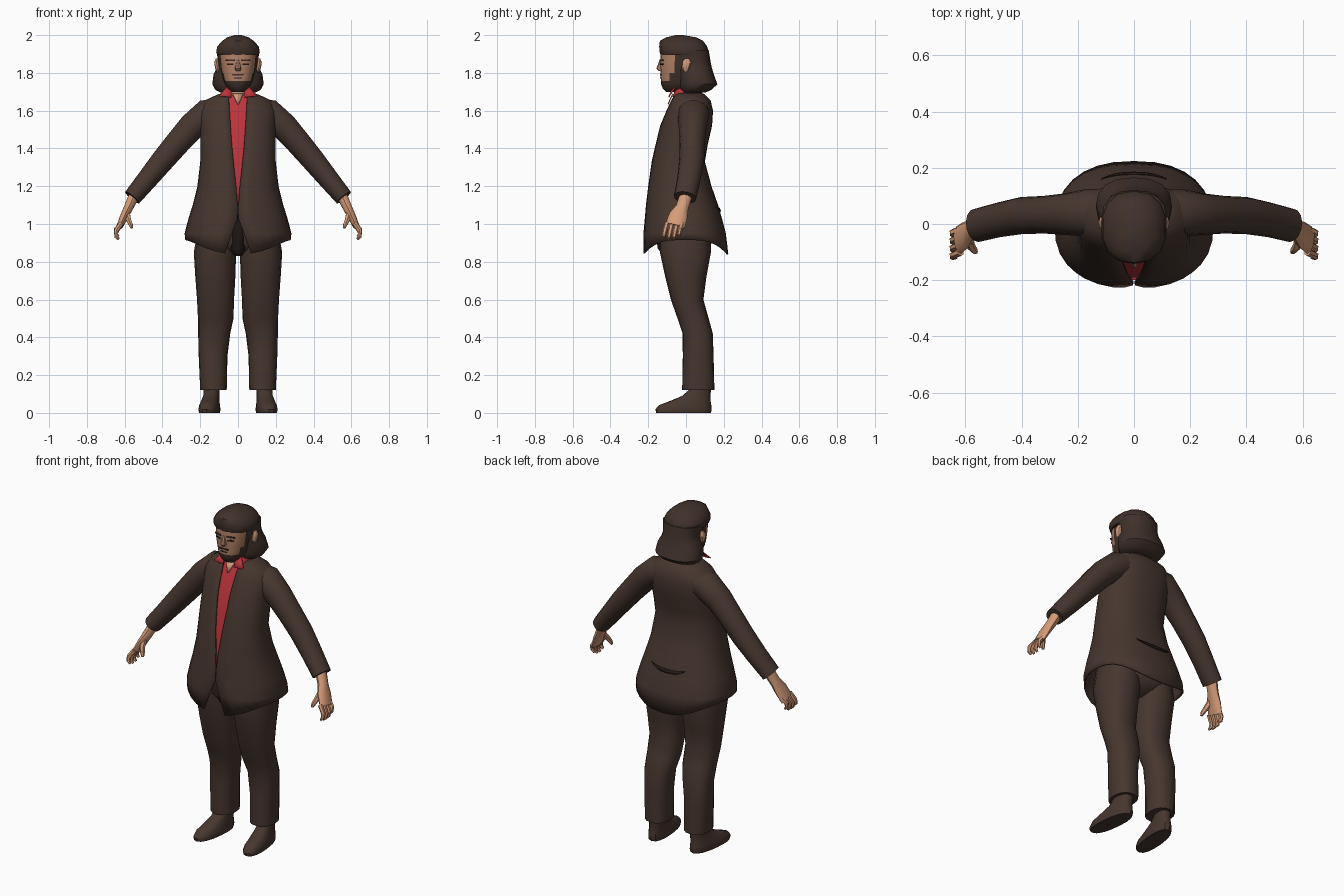
import bpy, bmesh, math
from mathutils import Vector

def mat(name, r, g, b):
    m = bpy.data.materials.new(name)
    m.diffuse_color = (r, g, b, 1)
    return m

BROWN = mat("dark brown cloth", .062, .037, .028)
HAIR = mat("dark brown hair", .052, .031, .024)
RED = mat("red shirt", .50, .035, .045)
SKIN = mat("skin", .66, .33, .19)
FACE = mat("face skin", .45, .22, .135)
DARK = mat("shadow brown", .018, .011, .009)

def ring_pt(r, t, e=.85):
    """Point on a rounded ring (z, half width, front y, back y, centre x); t = 0 is the front."""
    z, rx, yf, yb = r[:4]
    cx = r[4] if len(r) > 4 else 0
    s, c = math.sin(t), math.cos(t)
    return Vector((cx + rx * math.copysign(abs(s) ** e, s),
                   (yf + yb) / 2 - (yb - yf) / 2 * math.copysign(abs(c) ** e, c), z))

def skin(name, rows, m, closed=True, thick=0, angle=40):
    """Surface through rows of points; closed rows are capped."""
    bm = bmesh.new()
    vs = [[bm.verts.new(p) for p in row] for row in rows]
    n = len(rows[0])
    for a, b in zip(vs, vs[1:]):
        for i in range(n if closed else n - 1):
            j = (i + 1) % n
            bm.faces.new((a[i], a[j], b[j], b[i]))
    if closed:
        bm.faces.new(vs[0])
        bm.faces.new(vs[-1])
    bmesh.ops.recalc_face_normals(bm, faces=bm.faces)
    me = bpy.data.meshes.new(name)
    bm.to_mesh(me)
    bm.free()
    for p in me.polygons:
        p.use_smooth = True
    me.set_sharp_from_angle(angle=math.radians(angle))
    me.materials.append(m)
    ob = bpy.data.objects.new(name, me)
    bpy.context.collection.objects.link(ob)
    if thick:
        mod = ob.modifiers.new("thickness", 'SOLIDIFY')
        mod.thickness = thick
    return ob

def loft(name, rings, m, n=16, e=.85, side=1, shear=0, angle=40):
    rows = []
    for r in rings:
        row = [ring_pt(r, 2 * math.pi * i / n, e) for i in range(n)]
        rows.append([Vector(((p.x - shear * p.y) * side, p.y, p.z)) for p in row])
    return skin(name, rows, m, angle=angle)

def tube(name, path, m, n=10, side=1):
    """Tube along (x, y, z, half size along y, half size across)."""
    pts = [Vector(p[:3]) for p in path]
    rows = []
    for i, p in enumerate(path):
        d = (pts[min(i + 1, len(pts) - 1)] - pts[max(i - 1, 0)]).normalized()
        u = (Vector((0, 1, 0)) - d * d.y).normalized()
        v = d.cross(u)
        row = [pts[i] + u * p[3] * math.cos(2 * math.pi * k / n) + v * p[4] * math.sin(2 * math.pi * k / n)
               for k in range(n)]
        rows.append([Vector((q.x * side, q.y, q.z)) for q in row])
    return skin(name, rows, m)

def plate(name, x, y, z, w, h, m, turn=0):
    c, s = math.cos(turn), math.sin(turn)
    rows = [[Vector((x + a * c - b * s, y + a * s + b * c, z + k))
             for a, b in ((-w, -.004), (w, -.004), (w, .004), (-w, .004))] for k in (-h, h)]
    return skin(name, rows, m)

# Jacket: open shell with a front gap; ring = z, half width, front, back, half gap
JACKET = [(1.70, .065, -.05, .075, .045), (1.685, .11, -.065, .10, .05), (1.655, .175, -.08, .13, .048),
          (1.60, .205, -.105, .143, .045), (1.52, .20, -.138, .138, .04), (1.42, .20, -.162, .115, .033),
          (1.33, .20, -.182, .10, .024), (1.20, .215, -.20, .135, .010), (1.10, .24, -.212, .17, .003),
          (1.03, .262, -.218, .19, .003), (.95, .283, -.226, .211, .032), (.915, .28, -.23, .224, .07)]
N = 28
rows = []
for k, r in enumerate(JACKET):
    t0 = math.asin((r[4] / r[1]) ** (1 / .85))
    row = [ring_pt(r[:4], t0 + (2 * math.pi - 2 * t0) * i / N) for i in range(N + 1)]
    if k == len(JACKET) - 1:      # hem dips at front and back
        for i, p in enumerate(row):
            p.z -= .075 * abs(math.cos(t0 + (2 * math.pi - 2 * t0) * i / N)) ** 3
    rows.append(row)
skin("jacket", rows, BROWN, closed=False, thick=.008)

# Fold across the lower back of the jacket
fold = []
for up in (0, 1):
    row = []
    for i in range(13):
        q = i / 6 - 1
        z = 1.065 + .03 * q * q + up * .02 * (1 - q * q)
        r = (z, .25, -.2, .185 - (z - 1.05) * .33 + .006)
        row.append(ring_pt(r, math.pi - q * .42))
    fold.append(row)
skin("jacket_back_fold", fold, DARK, closed=False, thick=.004)

# Shirt front seen in the jacket opening
rows = []
for r in JACKET[:9]:
    q = (r[0], r[1] - .012, r[2] + .012, r[3] - .012)
    t1 = math.asin(min(.98, (r[4] + .02) / q[1]) ** (1 / .85))
    rows.append([ring_pt(q, t1 * i / 3) for i in range(-3, 4)])
skin("shirt_front", rows, RED, closed=False, thick=.004)

# Collar with two wings, neck and open throat
rows = []
for z, w, f, b in ((1.725, .058, -.055, .065), (1.71, .066, -.065, .075), (1.675, .092, -.085, .10)):
    rows.append([ring_pt((z, w, f, b), .55 + (2 * math.pi - 1.1) * i / 16) for i in range(17)])
skin("shirt_collar", rows, RED, closed=False, thick=.005)
for s in (1, -1):
    skin("collar_wing", [[Vector((.035 * s, -.07, 1.715)), Vector((.035 * s, -.088, 1.67))],
                         [Vector((.06 * s, -.05, 1.725)), Vector((.10 * s, -.088, 1.675))]],
         RED, closed=False, thick=.005)
loft("neck", [(1.60, .05, -.06, .05), (1.68, .048, -.062, .05), (1.76, .048, -.06, .05)], SKIN, n=12)
skin("open_throat", [[Vector((-.028, -.073, 1.69)), Vector((.028, -.073, 1.69))],
                     [Vector((-.003, -.098, 1.635)), Vector((.003, -.098, 1.635))]],
     SKIN, closed=False, thick=.006)

# Trousers seat
loft("trouser_seat", [(.83, .03, -.07, .06), (.86, .12, -.115, .11), (.90, .215, -.14, .135),
                      (1.04, .20, -.15, .13)], BROWN)
loft("trouser_fly", [(.835, .02, -.12, -.05), (.87, .04, -.15, -.05), (1.05, .035, -.17, -.05)], DARK, n=10)

for s in (1, -1):
    # Legs
    loft("trouser_leg", [(.12, .07, -.02, .15, .13), (.14, .071, -.02, .15, .13), (.30, .076, -.017, .146, .132),
                         (.42, .085, -.018, .142, .126), (.50, .094, -.045, .12, .118), (.60, .098, -.08, .092, .119),
                         (.72, .106, -.11, .108, .12), (.85, .112, -.138, .132, .122),
                         (.98, .10, -.14, .13, .11)], BROWN, side=s)
    # Shoes, toes turned out
    loft("shoe", [(0, .052, -.158, .132, .15), (.018, .056, -.162, .136, .15), (.04, .052, -.145, .134, .15),
                  (.065, .047, -.08, .13, .149), (.09, .042, -.02, .13, .147), (.125, .042, .02, .132, .147)],
         BROWN, side=s, shear=.1)
    # Sleeves
    tube("sleeve", [(.07, .04, 1.60, .08, .07), (.165, .04, 1.58, .085, .083), (.245, .035, 1.515, .074, .074),
                    (.32, .033, 1.43, .067, .068), (.40, .03, 1.335, .066, .063), (.48, .015, 1.237, .062, .056),
                    (.56, -.005, 1.14, .06, .049)], BROWN, n=14, side=s)
    # Hands: palm, four fingers and thumb
    tube("palm", [(.55, 0, 1.15, .034, .03), (.578, -.02, 1.09, .034, .026), (.60, -.04, 1.045, .05, .023),
                  (.625, -.058, .99, .052, .018)], SKIN, side=s)
    for i in range(4):
        y = -.10 + .027 * i
        drop = (.0, .008, .006, -.008)[i]
        tube("finger", [(.617, y, 1.005, .014, .014), (.645, y - .012, .965 - drop, .013, .013),
                        (.645, y - .018, .94 - drop, .011, .011), (.632, y - .018, .926 - drop, .007, .007)],
             SKIN, n=6, side=s)
    tube("thumb", [(.59, -.045, 1.065, .018, .018), (.58, -.08, 1.025, .016, .015),
                   (.567, -.095, .995, .013, .012), (.562, -.10, .978, .007, .007)], SKIN, n=6, side=s)
    # Ears, eyes and brows
    tube("ear", [(.098, .005, 1.80, .008, .01), (.108, -.002, 1.82, .018, .012), (.114, .004, 1.855, .024, .012),
                 (.11, .006, 1.875, .012, .008)], SKIN, n=8, side=s)
    plate("eye", .04 * s, -.128, 1.847, .018, .004, DARK, .3 * s)
    plate("eyebrow", .042 * s, -.129, 1.868, .024, .004, HAIR, .3 * s)

# Head, with the beard coloured by height and side
head = loft("head", [(1.70, .035, -.105, .02), (1.715, .052, -.122, .04), (1.74, .068, -.132, .06),
                     (1.757, .075, -.133, .07), (1.78, .082, -.134, .08), (1.80, .086, -.134, .08),
                     (1.83, .091, -.136, .08), (1.87, .095, -.136, .09), (1.92, .10, -.132, .09)],
            FACE, n=24)
head.data.materials.append(HAIR)
for p in head.data.polygons:
    c = p.center
    if c.z < 1.755 or (abs(c.x) > .07 and c.z < 1.80) or c.y > -.06:
        p.material_index = 1
loft("nose", [(1.87, .008, -.14, -.11), (1.822, .017, -.157, -.11), (1.81, .014, -.145, -.11)], FACE, n=8)
plate("moustache", 0, -.134, 1.79, .028, .004, HAIR)
plate("mouth", 0, -.133, 1.773, .02, .002, DARK)

# Hair: crown over the brow and flared back
loft("hair_crown", [(1.895, .112, -.135, .115), (1.91, .118, -.14, .12), (1.94, .112, -.142, .112),
                    (1.97, .085, -.138, .09), (1.988, .058, -.105, .055), (2.0, .02, -.055, -.015)], HAIR, n=14)
loft("hair_back", [(1.695, .09, -.02, .10), (1.71, .12, -.035, .135), (1.74, .136, -.04, .166),
                   (1.79, .13, -.045, .148), (1.83, .11, -.06, .136), (1.86, .105, -.07, .13),
                   (1.92, .115, -.08, .12)], HAIR, n=16)
